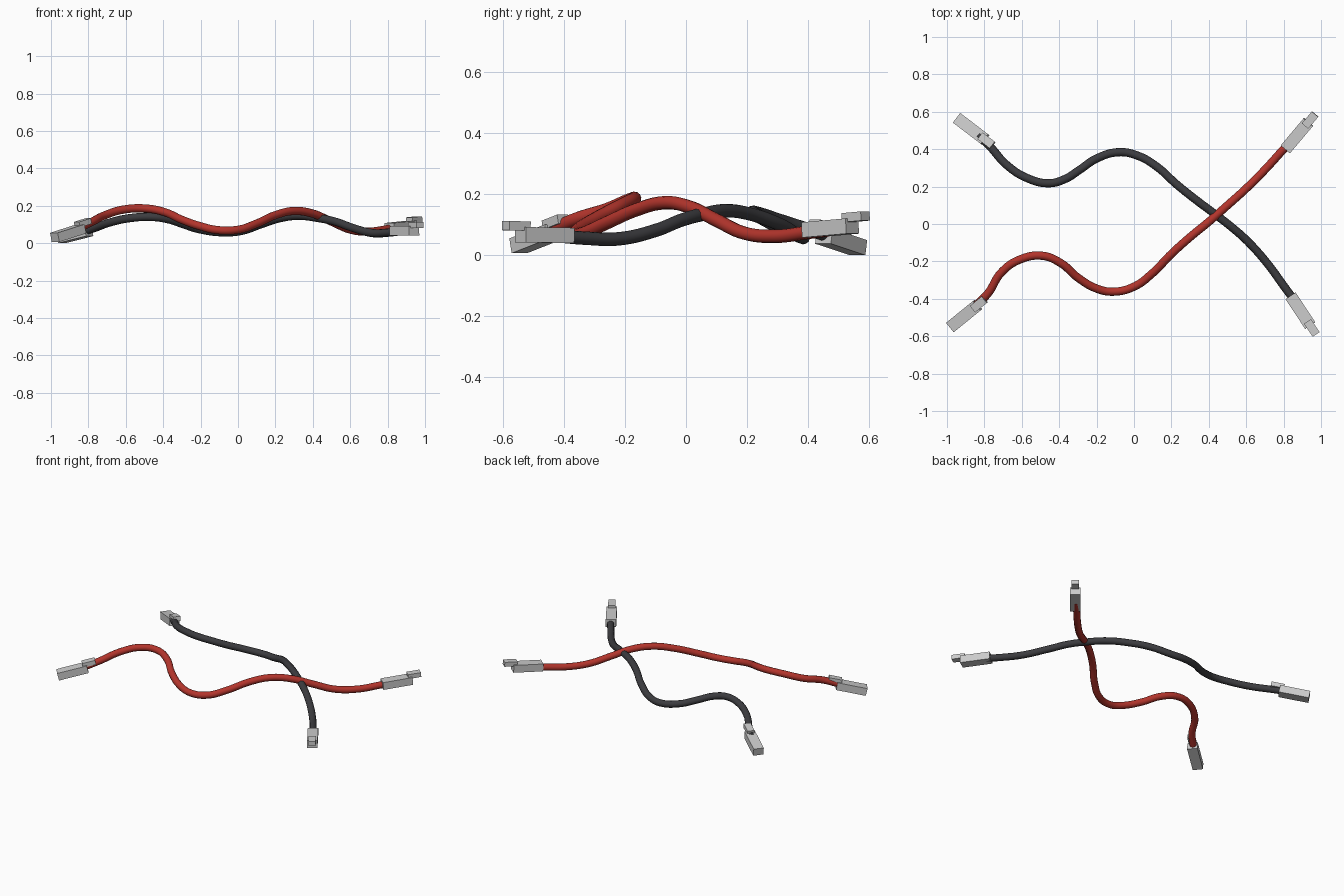
import bpy, bmesh
from mathutils import Vector, Matrix

if "Cube" in bpy.data.objects:
    bpy.data.objects.remove(bpy.data.objects["Cube"])

def material(name, color):
    m = bpy.data.materials.new(name)
    m.diffuse_color = color
    m.use_nodes = True
    m.node_tree.nodes["Principled BSDF"].inputs["Base Color"].default_value = m.diffuse_color
    return m

RED = material("red", (0.45, 0.035, 0.025, 1))
BLACK = material("black", (0.045, 0.045, 0.05, 1))

def cable(name, pts, mat):
    """Round, smooth cable through the given points."""
    cu = bpy.data.curves.new(name, 'CURVE')
    cu.dimensions = '3D'
    cu.bevel_depth = 0.022
    cu.bevel_resolution = 4
    cu.resolution_u = 10
    cu.use_fill_caps = True
    sp = cu.splines.new('BEZIER')
    sp.bezier_points.add(len(pts) - 1)
    for bp, p in zip(sp.bezier_points, pts):
        bp.co = p
        bp.handle_left_type = bp.handle_right_type = 'AUTO'
    cu.materials.append(mat)
    ob = bpy.data.objects.new(name, cu)
    bpy.context.collection.objects.link(ob)

def box(name, frame, x0, x1, width, z0, z1):
    """Box from x0 to x1 along the local axis of a frame."""
    me = bpy.data.meshes.new(name)
    bm = bmesh.new()
    m = Matrix.Translation(((x0 + x1) / 2, 0, (z0 + z1) / 2)) @ \
        Matrix.Diagonal((x1 - x0, width, z1 - z0, 1))
    bmesh.ops.create_cube(bm, size=1, matrix=frame @ m)
    bm.to_mesh(me)
    bm.free()
    ob = bpy.data.objects.new(name, me)
    bpy.context.collection.objects.link(ob)

def connector(name, start, aim):
    """Plug housing with a small raised tab at its far end."""
    start = Vector(start)
    x = (Vector(aim) - start).normalized()
    y = Vector((0, 0, 1)).cross(x).normalized()
    z = x.cross(y)
    frame = Matrix.Translation(start) @ Matrix((x, y, z)).transposed().to_4x4()
    box(name + "_housing", frame, 0, 0.19, 0.065, -0.025, 0.025)
    box(name + "_tab", frame, 0.165, 0.248, 0.045, 0.014, 0.044)

# Cables
cable("red_cable", [
    (-.85, -.44, .08), (-.78, -.37, .115), (-.71, -.26, .15), (-.61, -.19, .18),
    (-.49, -.17, .185), (-.39, -.21, .165), (-.3, -.287, .125), (-.2, -.345, .09),
    (-.11, -.362, .07), (0, -.335, .072), (.1, -.262, .105), (.2, -.16, .15),
    (.3, -.07, .172), (.4, .012, .158), (.5, .1, .115), (.6, .19, .073),
    (.7, .29, .062), (.8, .4, .075), (.86, .465, .083)], RED)
cable("black_cable", [
    (-.83, .475, .062), (-.77, .415, .08), (-.68, .315, .112), (-.57, .245, .135),
    (-.455, .218, .14), (-.37, .24, .127), (-.29, .29, .1), (-.2, .35, .073),
    (-.08, .384, .058), (.02, .365, .066), (.12, .308, .1), (.23, .21, .135),
    (.33, .13, .146), (.43, .055, .134), (.52, -.015, .115), (.61, -.095, .083),
    (.72, -.22, .054), (.8, -.33, .056), (.87, -.425, .064)], BLACK)

# Connectors at the four cable ends
connector("left_front_connector", (-.98, -.55, .031), (-.795, -.4, .09))
connector("left_back_connector", (-.945, .565, .025), (-.755, .42, .073))
connector("right_back_connector", (.81, .4, .083), (.972, .592, .1))
connector("right_front_connector", (.837, -.384, .065), (.972, -.588, .068))
